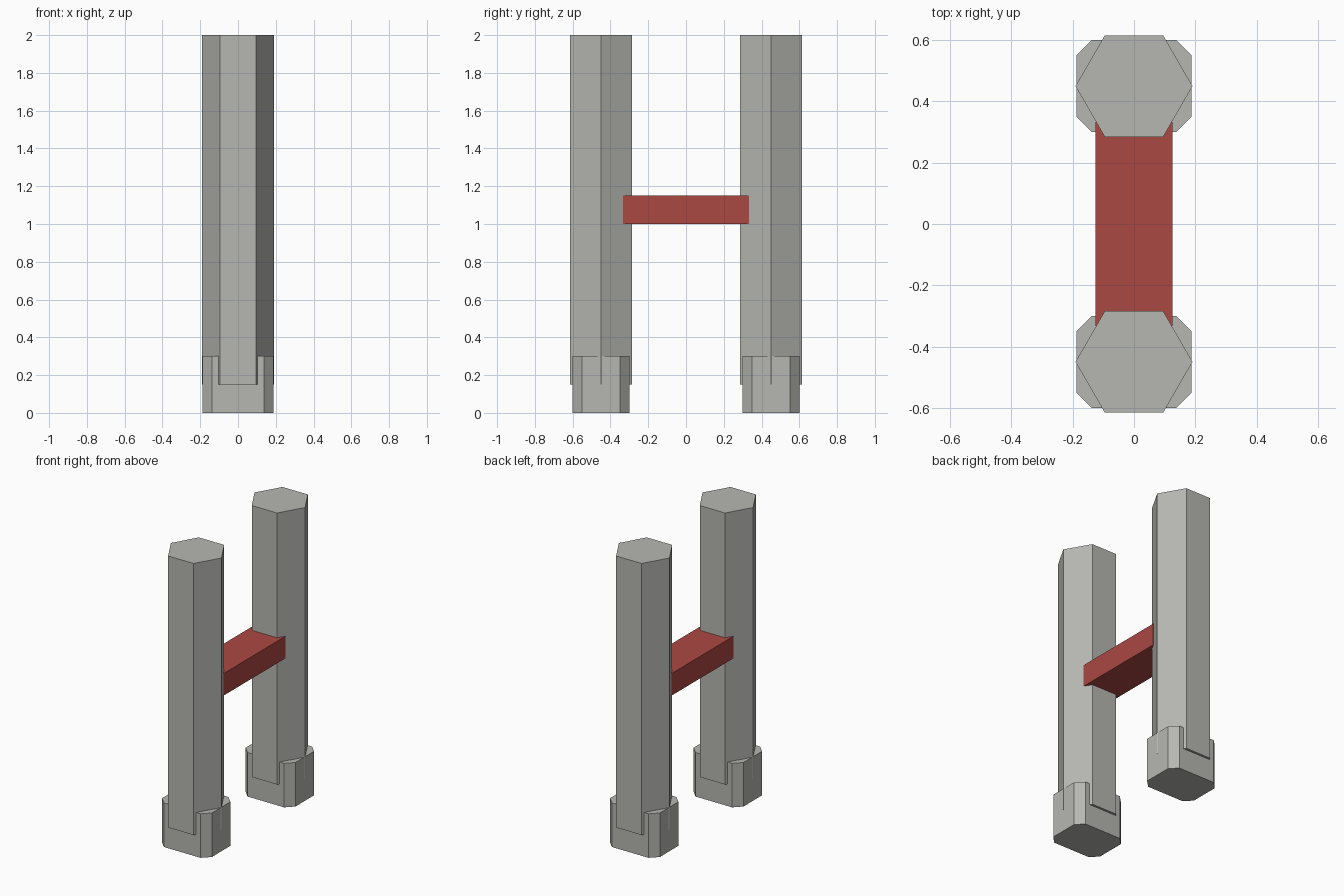
import bpy, math

if "Cube" in bpy.data.objects:
    bpy.data.objects.remove(bpy.data.objects["Cube"])


def material(name, rgb):
    m = bpy.data.materials.new(name)
    m.diffuse_color = (*rgb, 1.0)
    m.use_nodes = True
    m.node_tree.nodes["Principled BSDF"].inputs["Base Color"].default_value = m.diffuse_color
    return m


grey = material("stone_grey", (0.47, 0.475, 0.445))
red = material("brick_red", (0.41, 0.065, 0.055))


def prism(name, outline, z0, z1, mat, y=0.0):
    """Extrude a counter-clockwise xy outline from z0 to z1."""
    n = len(outline)
    verts = [(px, py, z) for z in (z0, z1) for px, py in outline]
    faces = [tuple(reversed(range(n))), tuple(range(n, 2 * n))]
    faces += [(i, (i + 1) % n, n + (i + 1) % n, n + i) for i in range(n)]
    mesh = bpy.data.meshes.new(name)
    mesh.from_pydata(verts, [], faces)
    mesh.materials.append(mat)
    obj = bpy.data.objects.new(name, mesh)
    obj.location.y = y
    bpy.context.collection.objects.link(obj)
    return obj


# Hexagonal column and chamfered foot outlines
R = 0.191
hexagon = [(R * math.cos(math.radians(60 * i)), R * math.sin(math.radians(60 * i)))
           for i in range(6)]
HX, HY, C = 0.188, 0.15, 0.05
foot = [(HX, -HY + C), (HX, HY - C), (HX - C, HY), (-HX + C, HY),
        (-HX, HY - C), (-HX, -HY + C), (-HX + C, -HY), (HX - C, -HY)]

for side, y in (("front", -0.45), ("back", 0.45)):
    prism(side + "_column", hexagon, 0.15, 2.0, grey, y)
    prism(side + "_foot", foot, 0.0, 0.3, grey, y)

# Crossbar joining the columns
BX, BY = 0.125, 0.333
prism("crossbar", [(-BX, -BY), (BX, -BY), (BX, BY), (-BX, BY)], 1.0, 1.15, red)
